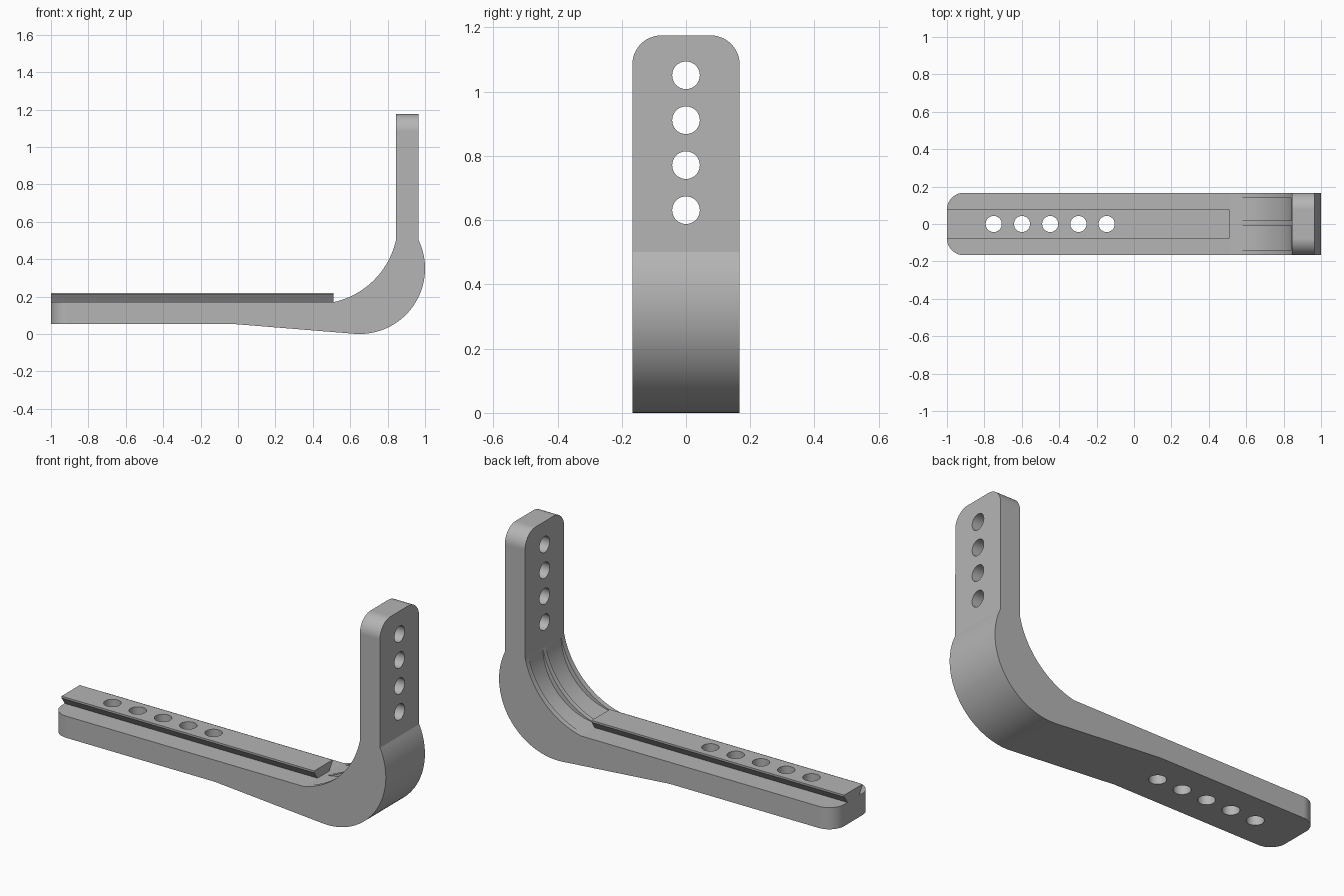
import bpy, bmesh, math
from mathutils import Vector, Matrix

cube = bpy.data.objects.get("Cube")
if cube:
    bpy.data.objects.remove(cube, do_unlink=True)

HALF = 0.167      # half width of the bracket
CORNER = 0.09     # rounding of both ends

mat = bpy.data.materials.new("plain_grey")
grey = (0.46, 0.46, 0.46, 1)
mat.use_nodes = True
mat.diffuse_color = grey
mat.node_tree.nodes["Principled BSDF"].inputs["Base Color"].default_value = grey


def add_object(name, bm):
    bmesh.ops.recalc_face_normals(bm, faces=bm.faces)
    mesh = bpy.data.meshes.new(name)
    bm.to_mesh(mesh)
    bm.free()
    mesh.materials.append(mat)
    obj = bpy.data.objects.new(name, mesh)
    bpy.context.collection.objects.link(obj)
    return obj


def extrude(points, direction):
    bm = bmesh.new()
    face = bm.faces.new([bm.verts.new(p) for p in points])
    new = bmesh.ops.extrude_face_region(bm, geom=[face])["geom"]
    bmesh.ops.translate(bm, vec=direction,
                        verts=[v for v in new if isinstance(v, bmesh.types.BMVert)])
    return bm


def arc(cx, cz, r, start, end, steps):
    angles = [math.radians(start + (end - start) * i / steps) for i in range(steps + 1)]
    return [(cx + r * math.cos(a), cz + r * math.sin(a)) for a in angles]


def bulge(a, b, sag, steps=24):
    """Arc from a to b that sags to the right of its direction."""
    a, b = Vector(a), Vector(b)
    half = (b - a).length / 2
    r = (half * half + sag * sag) / (2 * sag)
    d = (b - a).normalized()
    centre = (a + b) / 2 + Vector((-d.y, d.x)) * (r - sag)
    span = math.degrees(math.asin(half / r))
    mid = math.degrees(math.atan2(-d.x, d.y))
    return arc(centre.x, centre.y, r, mid - span, mid + span, steps)


def cut(obj, cutter):
    mod = obj.modifiers.new("cut", "BOOLEAN")
    mod.operation = "DIFFERENCE"
    mod.solver = "EXACT"
    mod.object = cutter
    bpy.context.view_layer.objects.active = obj
    bpy.ops.object.modifier_apply(modifier=mod.name)


def hole_cutter(location, rotation):
    bm = bmesh.new()
    bmesh.ops.create_cone(bm, cap_ends=True, segments=40, radius1=0.043, radius2=0.043,
                          depth=0.6, matrix=Matrix.Translation(location) @ rotation)
    return add_object("hole_cutter", bm)


# Bracket body: foot, thick bend and upright in one side profile
inner_low, inner_high = (0.51, 0.17), (0.845, 0.505)
profile = [(-1, 0.053), (-0.02, 0.053)]
profile += arc(0.65, 0.35, 0.35, -94, 25.5, 40)
profile += [(0.965, 1.175), (0.845, 1.175)]
profile += list(reversed(bulge(inner_low, inner_high, 0.07)))
profile += [(-1, 0.17)]
bm = extrude([(x, -HALF, z) for x, z in profile], (0, 2 * HALF, 0))

# Round the free ends of the foot and the upright
ends = []
for e in bm.edges:
    a, b = (v.co for v in e.verts)
    if abs(a.y - b.y) < 0.01 and ((a.x < -0.99 and b.x < -0.99) or (a.z > 1.17 and b.z > 1.17)):
        ends.append(e)
bmesh.ops.bevel(bm, geom=ends, offset=CORNER, offset_type="OFFSET", segments=12,
                profile=0.5, affect="EDGES")
body = add_object("bracket_body", bm)

# Undercut rail on top of the foot
section = [(-0.05, 0.17), (0.05, 0.17), (0.078, 0.21), (0.078, 0.22),
           (-0.078, 0.22), (-0.078, 0.21)]
rail = add_object("dovetail_rail", extrude([(-1, y, z) for y, z in section], (1.51, 0, 0)))

cutters = []
# Two shallow channels along the inside of the bend
for y0, y1 in ((0.018, 0.138), (-0.138, -0.008)):
    low, high = (0.535, 0.177), (0.843, 0.495)
    lens = bulge(low, high, 0.085) + [(0.6, 0.45)]
    cutter = add_object("channel_cutter",
                        extrude([(x, y0, z) for x, z in lens], (0, y1 - y0, 0)))
    cut(body, cutter)
    cutters.append(cutter)

# Row of holes through the rail and foot
for i in range(5):
    cutter = hole_cutter((-0.75 + 0.151 * i, 0, 0.15), Matrix())
    cut(body, cutter)
    cut(rail, cutter)
    cutters.append(cutter)

# Row of holes through the upright
for i in range(4):
    cutter = hole_cutter((0.9, 0, 0.631 + 0.14 * i), Matrix.Rotation(math.pi / 2, 4, "Y"))
    cut(body, cutter)
    cutters.append(cutter)

for cutter in cutters:
    bpy.data.objects.remove(cutter, do_unlink=True)

# Smooth the round faces, keep edges crisp
for obj in (body, rail):
    bpy.ops.object.select_all(action="DESELECT")
    obj.select_set(True)
    bpy.context.view_layer.objects.active = obj
    bpy.ops.object.shade_smooth_by_angle(angle=math.radians(20))
    obj.modifiers.new("flat_faces", "WEIGHTED_NORMAL").keep_sharp = True
